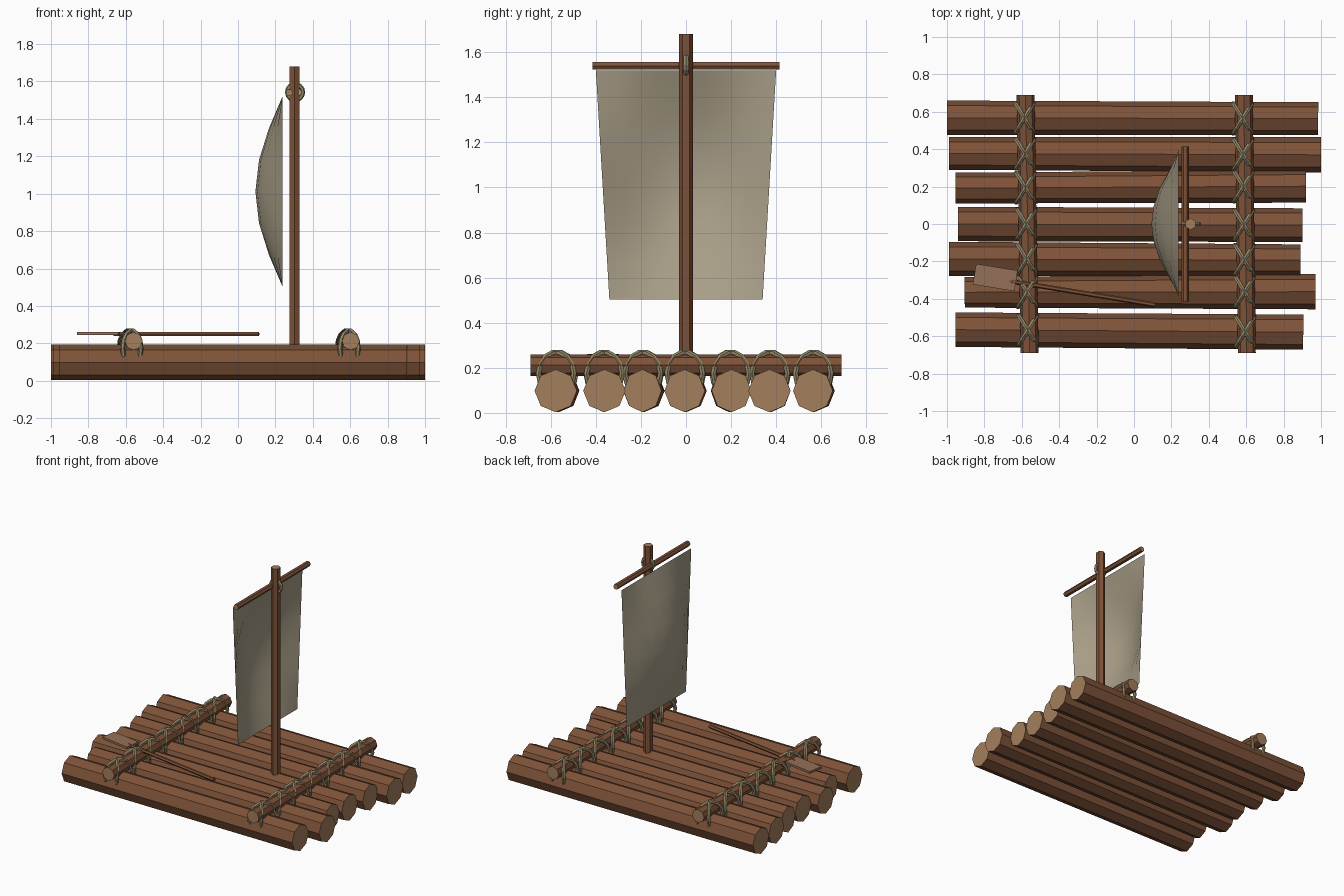
import bpy, bmesh, math
from mathutils import Vector

if "Cube" in bpy.data.objects:
    bpy.data.objects.remove(bpy.data.objects["Cube"])


def mat(name, rgb):
    m = bpy.data.materials.new(name)
    m.diffuse_color = (*rgb, 1)
    m.use_nodes = True
    m.node_tree.nodes["Principled BSDF"].inputs["Base Color"].default_value = m.diffuse_color
    return m


BARK = mat("bark", (0.21, 0.085, 0.04))
CUT = mat("cut_wood", (0.37, 0.21, 0.11))
ROPE = mat("rope", (0.30, 0.25, 0.14))
CLOTH = mat("canvas", (0.40, 0.35, 0.25))
PALE = mat("blade_wood", (0.30, 0.16, 0.10))


def add_mesh(name, bm, mats):
    me = bpy.data.meshes.new(name)
    bm.normal_update()
    bm.to_mesh(me)
    bm.free()
    ob = bpy.data.objects.new(name, me)
    bpy.context.collection.objects.link(ob)
    for m in mats:
        me.materials.append(m)
    return ob


def pole(name, p0, p1, n, r0, r1=None, rz=None, end=CUT):
    """Flat-sided pole from p0 to p1; r0/r1 are end radii, rz an optional height radius."""
    p0, p1 = Vector(p0), Vector(p1)
    axis = (p1 - p0).normalized()
    side = Vector((0, 1, 0)) if abs(axis.z) > 0.9 else Vector((0, 0, 1)).cross(axis).normalized()
    up = axis.cross(side)
    bm = bmesh.new()
    rings = []
    for p, r in ((p0, r0), (p1, r1 or r0)):
        rings.append([bm.verts.new(p + side * r * math.cos(a) + up * (rz or r) * math.sin(a))
                      for a in (2 * math.pi * i / n for i in range(n))])
    a, b = rings
    for i in range(n):
        j = (i + 1) % n
        bm.faces.new((a[i], a[j], b[j], b[i]))
    for cap in (a[::-1], b):
        bm.faces.new(cap).material_index = 1
    return add_mesh(name, bm, (BARK, end))


def rope_ring(name, loc, major, minor, turn):
    """Upright rope loop turned about z."""
    bpy.ops.mesh.primitive_torus_add(location=loc, rotation=(math.pi / 2, 0, turn),
                                     major_radius=major, minor_radius=minor,
                                     major_segments=14, minor_segments=6)
    ob = bpy.context.object
    ob.name = name
    ob.data.materials.append(ROPE)


# Deck logs: left end x, y, radius; right end x, y, radius
LOGS = [
    (-1.00, 0.568, 0.092, 0.985, 0.563, 0.088),
    (-0.99, 0.377, 0.087, 1.00, 0.370, 0.094),
    (-0.955, 0.192, 0.082, 0.92, 0.202, 0.088),
    (-0.94, 0.000, 0.092, 0.90, -0.006, 0.090),
    (-0.99, -0.187, 0.092, 0.89, -0.193, 0.084),
    (-0.905, -0.365, 0.082, 0.97, -0.362, 0.094),
    (-0.955, -0.565, 0.092, 0.905, -0.578, 0.094),
]
for i, (x0, y0, r0, x1, y1, r1) in enumerate(LOGS):
    pole(f"deck_log_{i + 1}", (x0, y0, 0.098), (x1, y1, 0.098), 8, r0, r1, rz=0.095)

# Crossbars with crossed lashings over every log
for side, xa, xb in (("left", -0.558, -0.58), ("right", 0.603, 0.587)):
    pole(f"{side}_crossbar", (xa, -0.69, 0.212), (xb, 0.69, 0.212), 8, 0.048)
    for i, (x0, y0, _, x1, y1, _) in enumerate(LOGS):
        x = (xa + xb) / 2
        y = y0 + (y1 - y0) * (x - x0) / (x1 - x0)
        x += (xb - xa) * y / 1.38
        for k, s in (("a", 1), ("b", -1)):
            rope_ring(f"{side}_lashing_{i + 1}{k}", (x - 0.008, y, 0.175), 0.093, 0.013,
                      s * math.radians(58))

# Mast, yard and the loop tying them
pole("mast", (0.303, 0, 0.12), (0.303, 0, 1.68), 6, 0.031)
pole("yard", (0.274, -0.414, 1.54), (0.274, 0.414, 1.54), 6, 0.02)
rope_ring("yard_lashing", (0.305, 0, 1.543), 0.042, 0.012, 0)

# Billowing sail, narrower at the foot
bm = bmesh.new()
NU, NV = 8, 6
grid = []
for v in range(NV + 1):
    t = v / NV
    half = 0.34 + 0.06 * t
    grid.append([bm.verts.new((0.238 - 0.145 * math.sin(math.pi * t) * math.sin(math.pi * u / NU),
                               half * (2 * u / NU - 1), 0.503 + 1.017 * t))
                 for u in range(NU + 1)])
for v in range(NV):
    for u in range(NU):
        f = bm.faces.new((grid[v][u], grid[v][u + 1], grid[v + 1][u + 1], grid[v + 1][u]))
        f.smooth = True
add_mesh("sail", bm, (CLOTH,))

# Paddle lying on the deck: shaft and flat blade
pole("paddle_shaft", (-0.665, -0.305, 0.25), (0.112, -0.432, 0.25), 6, 0.013, end=BARK)
bm = bmesh.new()
bmesh.ops.create_cube(bm, size=1)
bmesh.ops.scale(bm, vec=(0.225, 0.112, 0.016), verts=bm.verts)
blade = add_mesh("paddle_blade", bm, (PALE,))
blade.location = (-0.742, -0.286, 0.252)
blade.rotation_euler = (0, 0, math.radians(-9.3))
